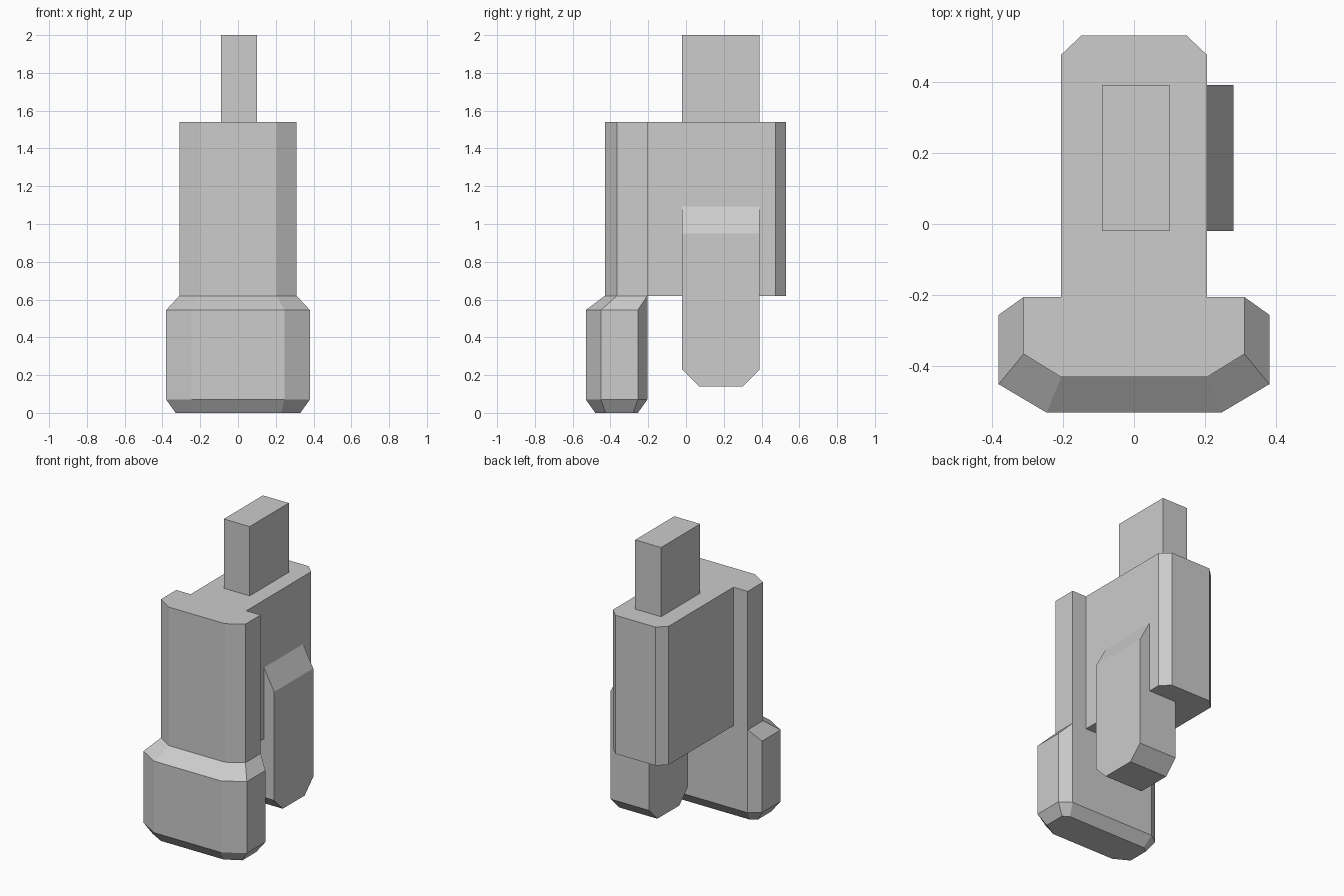
import bpy
import bmesh

# Remove the default object
cube = bpy.data.objects.get("Cube")
if cube:
    bpy.data.objects.remove(cube, do_unlink=True)

# Single grey material
GREY = (0.604, 0.604, 0.604, 1.0)
grey = bpy.data.materials.new("plain grey")
grey.use_nodes = True
grey.diffuse_color = GREY
grey.node_tree.nodes["Principled BSDF"].inputs["Base Color"].default_value = GREY


def mirrored(half):
    """Close a right-hand outline (front to back) with its reflection."""
    return half + [(-x, y) for x, y in reversed(half)]


def rectangle(x0, x1, y0, y1):
    return [(x0, y0), (x1, y0), (x1, y1), (x0, y1)]


def loft(name, sections):
    """Skin a stack of (height, outline) sections and cap both ends."""
    bm = bmesh.new()
    rings = [[bm.verts.new((x, y, z)) for x, y in outline]
             for z, outline in sections]
    for low, high in zip(rings, rings[1:]):
        n = len(low)
        for i in range(n):
            j = (i + 1) % n
            bm.faces.new((low[i], low[j], high[j], high[i]))
    bm.faces.new(rings[0][::-1])
    bm.faces.new(rings[-1])
    bmesh.ops.remove_doubles(bm, verts=bm.verts, dist=0.0001)
    bmesh.ops.recalc_face_normals(bm, faces=bm.faces)
    mesh = bpy.data.meshes.new(name)
    bm.to_mesh(mesh)
    bm.free()
    mesh.materials.append(grey)
    obj = bpy.data.objects.new(name, mesh)
    bpy.context.collection.objects.link(obj)
    return obj


# T-shaped housing with chamfered front and back corners
housing = mirrored([(0.205, -0.43), (0.31, -0.365), (0.31, -0.205),
                    (0.205, -0.205), (0.205, 0.475), (0.147, 0.53)])
loft("housing", [(0.62, housing), (1.54, housing)])

# Wider front foot, tapered above and below
foot_top = mirrored([(0.205, -0.43), (0.31, -0.365),
                     (0.31, -0.205), (0.31, -0.205)])
foot_side = mirrored([(0.245, -0.53), (0.38, -0.45),
                      (0.38, -0.255), (0.31, -0.205)])
foot_base = mirrored([(0.23, -0.48), (0.33, -0.425),
                      (0.33, -0.28), (0.29, -0.255)])
loft("front_foot", [(0, foot_base), (0.07, foot_side),
                    (0.545, foot_side), (0.62, foot_top)])

# Bent bar running through the housing, from lower lever to top tongue
loft("bent_bar", [
    (0.14, rectangle(0, 0.28, 0.07, 0.30)),
    (0.23, rectangle(0, 0.28, -0.02, 0.39)),
    (0.95, rectangle(0, 0.28, -0.02, 0.39)),
    (1.29, rectangle(-0.09, 0.10, -0.02, 0.39)),
    (2.00, rectangle(-0.09, 0.10, -0.02, 0.39)),
])
